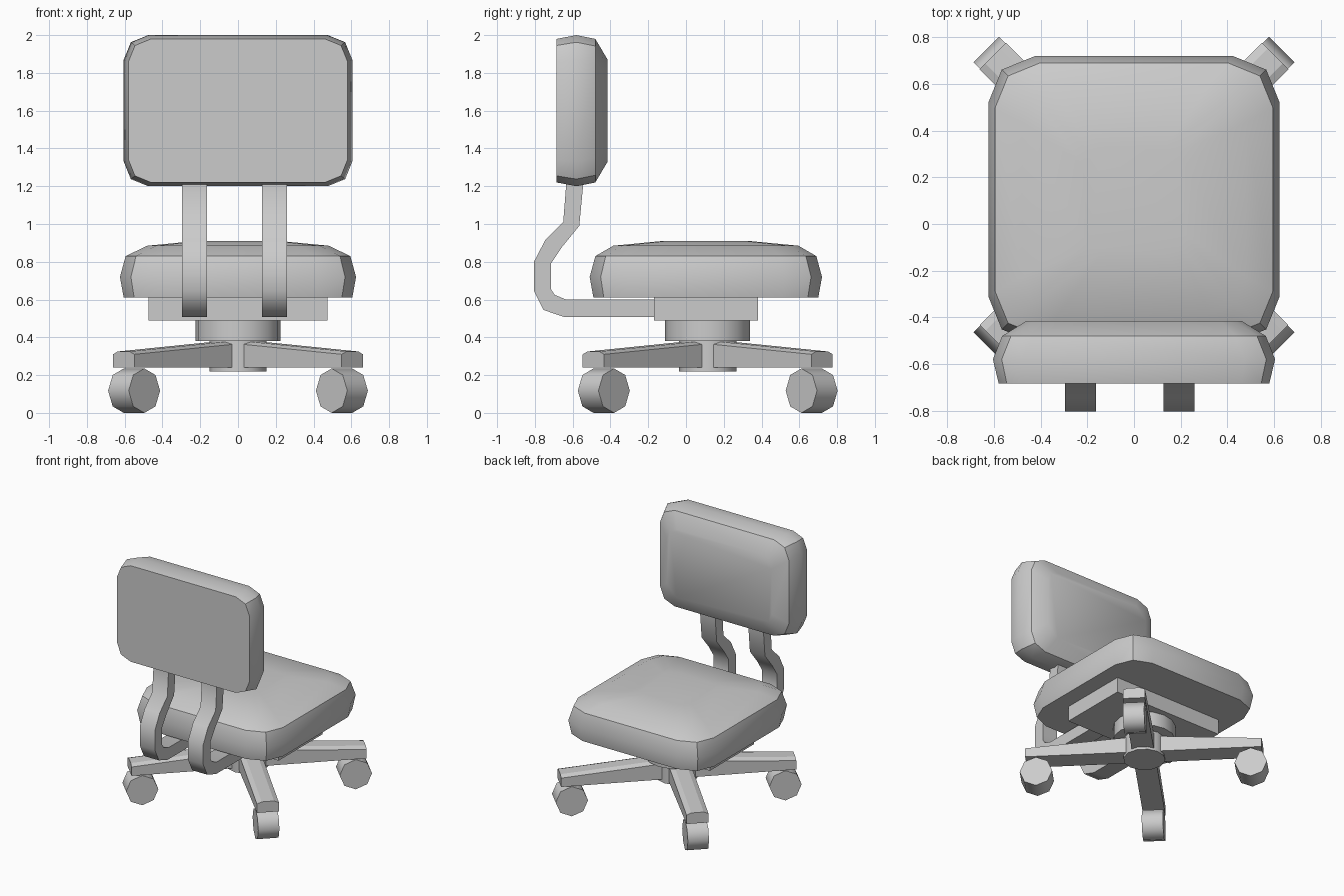
import bpy, bmesh, math
from mathutils import Matrix, Vector

if "Cube" in bpy.data.objects:
    bpy.data.objects.remove(bpy.data.objects["Cube"])

grey = bpy.data.materials.new("plain grey")
grey.use_nodes = True
grey.diffuse_color = (0.6, 0.6, 0.6, 1)
grey.node_tree.nodes["Principled BSDF"].inputs["Base Color"].default_value = (0.6, 0.6, 0.6, 1)

MID_Y = 0.115  # centre of the seat and base


def finish(name, bm, matrix=None, smooth=None):
    """Turn a bmesh into a named, coloured object."""
    if matrix:
        bm.transform(matrix)
    bmesh.ops.recalc_face_normals(bm, faces=bm.faces)
    mesh = bpy.data.meshes.new(name)
    bm.to_mesh(mesh)
    bm.free()
    mesh.materials.append(grey)
    obj = bpy.data.objects.new(name, mesh)
    bpy.context.collection.objects.link(obj)
    if smooth:
        bpy.ops.object.select_all(action='DESELECT')
        obj.select_set(True)
        bpy.context.view_layer.objects.active = obj
        bpy.ops.object.shade_smooth_by_angle(angle=math.radians(smooth))
    return obj


def loft(sections):
    """Skin matching closed sections and cap both ends."""
    bm = bmesh.new()
    loops = [[bm.verts.new(p) for p in s] for s in sections]
    for low, high in zip(loops, loops[1:]):
        for i in range(len(low)):
            j = (i + 1) % len(low)
            bm.faces.new((low[i], low[j], high[j], high[i]))
    bm.faces.new(loops[0])
    bm.faces.new(loops[-1])
    return bm


def rounded_ring(a, b, cut, z):
    """Rectangle of half sizes a, b with two-step corners."""
    k = cut * 0.29
    corner = [(a, b - cut), (a - k, b - k), (a - cut, b)]
    pts = corner + [(-x, y) for x, y in reversed(corner)]
    pts += [(-x, -y) for x, y in pts]
    return [(x, y, z) for x, y in pts]


def pad(name, rings, matrix, crease):
    """Cushion from stacked rings, with a hard seam at one ring."""
    bm = loft([rounded_ring(*r) for r in rings])
    seam = rings[crease][3]
    for e in bm.edges:
        if all(abs(v.co.z - seam) < 1e-5 for v in e.verts):
            e.smooth = False
    return finish(name, bm, matrix, 40)


def cylinder(name, radius, depth, sides, matrix, smooth=None):
    bm = bmesh.new()
    bmesh.ops.create_cone(bm, cap_ends=True, segments=sides, radius1=radius,
                          radius2=radius, depth=depth)
    return finish(name, bm, matrix, smooth)


# Seat cushion with a domed top
pad("seat", [(0.605, 0.595, 0.19, 0.61), (0.625, 0.615, 0.20, 0.72),
             (0.595, 0.585, 0.19, 0.83), (0.48, 0.49, 0.16, 0.885),
             (0.22, 0.23, 0.08, 0.91)],
    Matrix.Translation((0, 0.105, 0)), 2)

# Backrest, flat outside and domed towards the seat
stand = Matrix(((1, 0, 0, 0), (0, 0, 1, 0), (0, 1, 0, 1.6), (0, 0, 0, 1)))
pad("backrest", [(0.58, 0.38, 0.12, -0.685), (0.605, 0.40, 0.13, -0.58),
                 (0.565, 0.38, 0.13, -0.48), (0.46, 0.27, 0.09, -0.415)], stand, 2)

# Mounting block under the seat
bm = bmesh.new()
bmesh.ops.create_cube(bm, size=1)
finish("seat_mount", bm, Matrix.Translation((0, 0.105, 0.55))
       @ Matrix.Diagonal((0.95, 0.55, 0.12, 1)))

# Two bent bars carrying the backrest: (outer, inner) side profile pairs
bar_profile = [((-0.63, 1.32), (-0.54, 1.32)), ((-0.635, 1.2), (-0.545, 1.2)),
               ((-0.65, 1.01), (-0.565, 0.99)), ((-0.745, 0.915), (-0.655, 0.88)),
               ((-0.805, 0.8), (-0.715, 0.79)), ((-0.805, 0.645), (-0.715, 0.655)),
               ((-0.755, 0.545), (-0.695, 0.625)), ((-0.645, 0.508), (-0.635, 0.6)),
               ((-0.1, 0.508), (-0.1, 0.6))]
for side, x in (("right", -0.23), ("left", 0.193)):
    w = 0.066
    sections = [[(x - w, *o), (x + w, *o), (x + w, *i), (x - w, *i)]
                for o, i in bar_profile]
    finish(side + "_back_bar", loft(sections), None, 50)

# Central column and hub
cylinder("column", 0.225, 0.12, 16, Matrix.Translation((0, MID_Y, 0.44)), 40)
cylinder("hub", 0.152, 0.17, 12, Matrix.Translation((0, MID_Y, 0.305)), 40)

# Four legs with chamfered, sloping tops, each on an eight-sided wheel
for n, name in enumerate(("back_left", "back_right", "front_right", "front_left")):
    turn = Matrix.Translation((0, MID_Y, 0)) @ Matrix.Rotation(math.radians(45 + 90 * n), 4, 'Z')
    sections = []
    for r, top in ((0.02, 0.385), (0.856, 0.325)):
        half = [(0.08, 0.24), (0.08, top - 0.015), (0.045, top)]
        outline = half + [(-y, z) for y, z in reversed(half)]
        sections.append([(r, y, z) for y, z in outline])
    finish(name + "_leg", loft(sections), turn)
    roll = Matrix.Translation((0.778, 0, 0.1175)) @ Matrix.Rotation(math.pi / 2, 4, 'X')
    cylinder(name + "_wheel", 0.1175, 0.154, 8, turn @ roll, 50)
